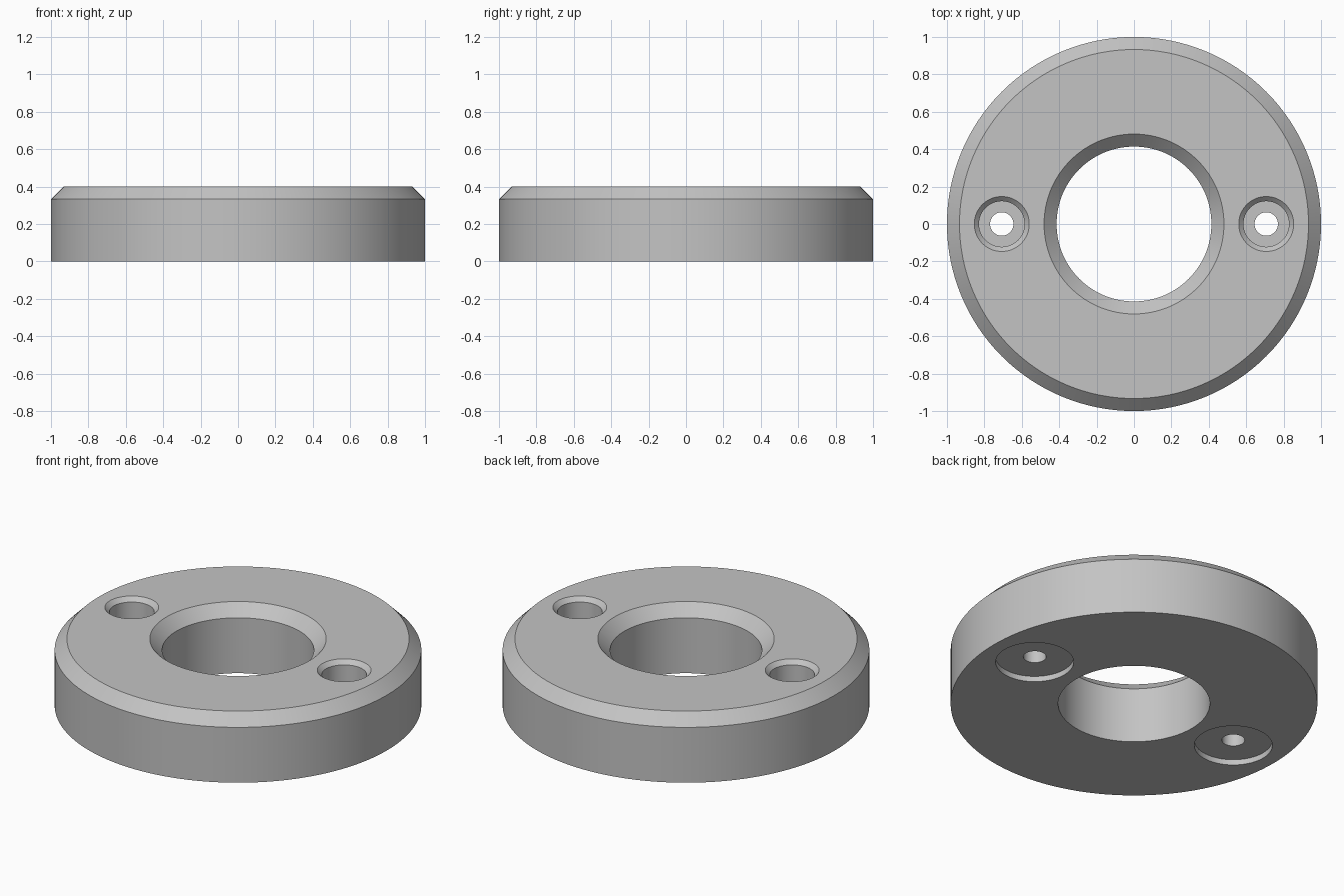
import bpy, bmesh, math

if "Cube" in bpy.data.objects:
    bpy.data.objects.remove(bpy.data.objects["Cube"], do_unlink=True)

grey = bpy.data.materials.new("plain_grey")
grey.use_nodes = True
colour = (0.55, 0.55, 0.55, 1)
grey.diffuse_color = colour
grey.node_tree.nodes["Principled BSDF"].inputs["Base Color"].default_value = colour


def lathe(name, profile, segments, x=0):
    """Spin a closed (radius, height) outline around z."""
    bm = bmesh.new()
    verts = [bm.verts.new((r, 0, z)) for r, z in profile]
    edges = [bm.edges.new((verts[i - 1], verts[i])) for i in range(len(verts))]
    bmesh.ops.spin(bm, geom=verts + edges, cent=(0, 0, 0), axis=(0, 0, 1),
                   angle=math.tau, steps=segments, use_merge=True)
    bmesh.ops.remove_doubles(bm, verts=bm.verts, dist=0.0001)
    bmesh.ops.dissolve_degenerate(bm, edges=bm.edges, dist=0.0001)
    bmesh.ops.recalc_face_normals(bm, faces=bm.faces)
    mesh = bpy.data.meshes.new(name)
    bm.to_mesh(mesh)
    bm.free()
    mesh.materials.append(grey)
    obj = bpy.data.objects.new(name, mesh)
    obj.location.x = x
    bpy.context.collection.objects.link(obj)
    return obj


# Ring body with chamfered outer rim and chamfered central bore
height, chamfer, bore = 0.4, 0.067, 0.414
ring = lathe("ring_body", [
    (bore, 0), (1, 0), (1, height - chamfer), (1 - chamfer, height),
    (bore + chamfer, height), (bore, height - chamfer)], 128)
bpy.context.view_layer.objects.active = ring
ring.select_set(True)

# Stepped screw holes: wide shallow pocket below, narrow hole, head recess above
hole_profile = [
    (0, -0.1), (0.213, -0.1), (0.213, 0.033), (0.0625, 0.033), (0.0625, 0.2),
    (0.122, 0.2), (0.122, 0.375), (0.197, 0.45), (0, 0.45)]
for side, x in (("left", 0.707), ("right", -0.707)):
    cutter = lathe(side + "_hole_cutter", hole_profile, 64, x)
    cutter.hide_render = True
    cut = ring.modifiers.new(side + "_hole", "BOOLEAN")
    cut.operation = "DIFFERENCE"
    cut.solver = "EXACT"
    cut.object = cutter
    bpy.ops.object.modifier_apply(modifier=cut.name)
    bpy.data.objects.remove(cutter, do_unlink=True)

bpy.ops.object.shade_smooth_by_angle(angle=math.radians(30))
